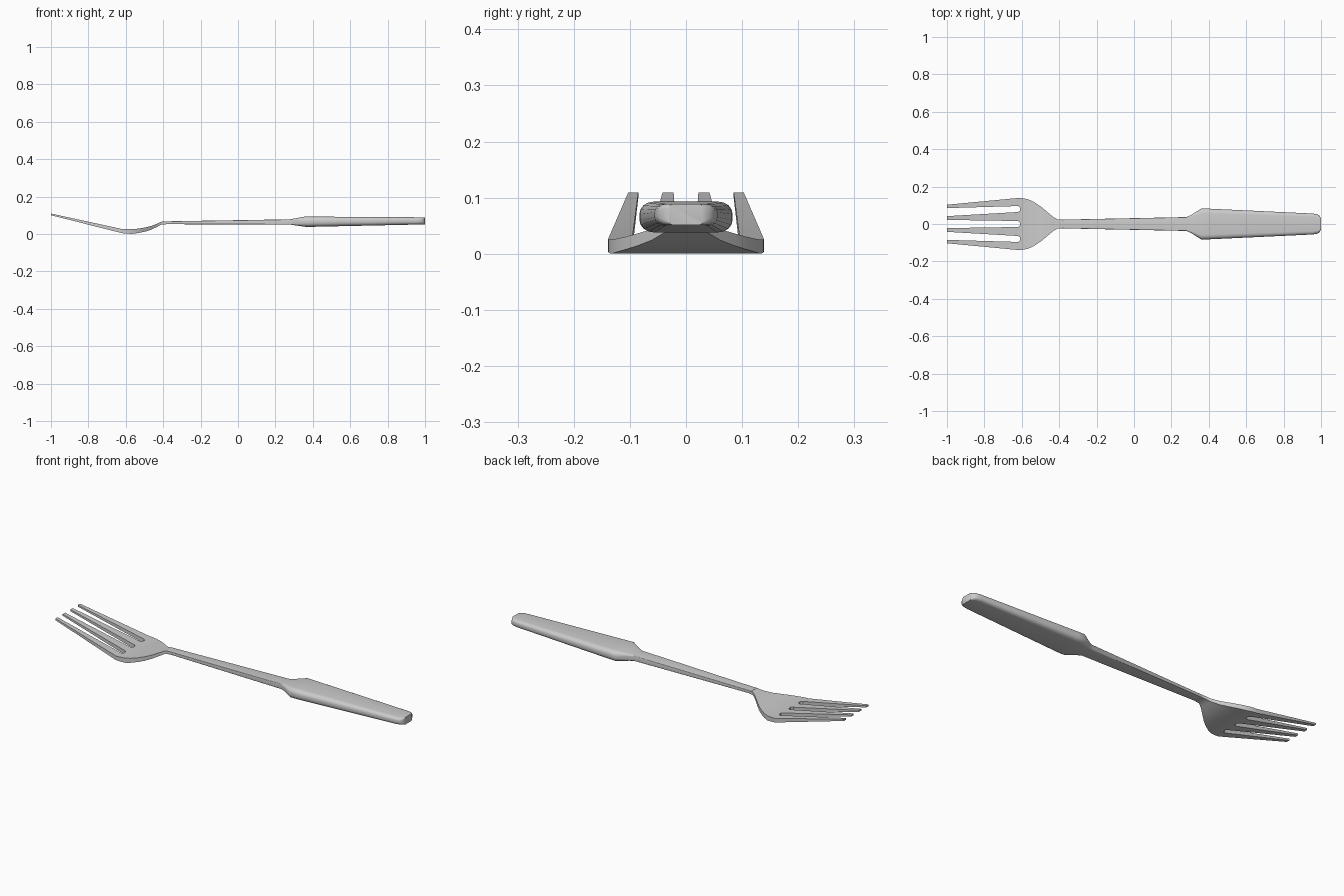
import bpy, bmesh, math

if "Cube" in bpy.data.objects:
    bpy.data.objects.remove(bpy.data.objects["Cube"])

def finish(bm, name, angle):
    bmesh.ops.recalc_face_normals(bm, faces=bm.faces)
    me = bpy.data.meshes.new(name)
    bm.to_mesh(me)
    bm.free()
    ob = bpy.data.objects.new(name, me)
    bpy.context.collection.objects.link(ob)
    bpy.ops.object.select_all(action='DESELECT')
    ob.select_set(True)
    bpy.context.view_layer.objects.active = ob
    bpy.ops.object.shade_smooth_by_angle(angle=math.radians(angle))
    return ob

# side profile of the head: x, bottom z, top z
PROFILE = [(-1.0, .100, .109), (-.62, .004, .026), (-.57, .0, .025), (-.53, .005, .028),
           (-.49, .014, .036), (-.455, .026, .045), (-.43, .039, .056),
           (-.41, .050, .065), (-.38, .052, .068)]

def height(x):
    for (x0, b0, t0), (x1, b1, t1) in zip(PROFILE, PROFILE[1:]):
        if x <= x1:
            f = (x - x0) / (x1 - x0)
            return b0 + f * (b1 - b0), t0 + f * (t1 - t0)
    return PROFILE[-1][1:]

# fork head: a plan grid of palm and tines, closed with a top and a bottom skin
def build_head():
    bm = bmesh.new()
    half = [.139, .096, .088, .072, .064, .016, .008]
    cols = half + [-y for y in reversed(half)]
    tip = [.103, .085, .042, .022]
    tips = tip + [-y for y in reversed(tip)]
    slot_inner = {2, 3, 6, 7, 10, 11}
    palm = [(-.62, .139), (-.595, .138), (-.57, .133), (-.545, .123), (-.515, .105),
            (-.49, .087), (-.46, .061), (-.43, .036), (-.41, .025), (-.385, .023)]
    plan_faces = []
    grid = []
    for i, (x, w) in enumerate(palm):
        grid.append([(x + (.011 if i == 0 and j in slot_inner else 0), y * w / .139)
                     for j, y in enumerate(cols)])
    for r0, r1 in zip(grid, grid[1:]):
        for j in range(len(cols) - 1):
            plan_faces.append((r0[j], r0[j + 1], r1[j + 1], r1[j]))
    edges = [0, 1, 4, 5, 8, 9, 12, 13]
    for k in range(0, 8, 2):
        a, b = grid[0][edges[k]], grid[0][edges[k + 1]]
        plan_faces.append(((-1.0, tips[k]), (-1.0, tips[k + 1]), b, a))
    cache = {}
    def vert(p, side):
        if (p, side) not in cache:
            cache[p, side] = bm.verts.new((p[0], p[1], height(p[0])[side]))
        return cache[p, side]
    used = {}
    for f in plan_faces:
        for side in (0, 1):
            bm.faces.new([vert(p, side) for p in f])
        for a, b in zip(f, f[1:] + f[:1]):
            used.setdefault(frozenset((a, b)), []).append((a, b))
    for pairs in used.values():
        if len(pairs) == 1:
            a, b = pairs[0]
            bm.faces.new([vert(a, 0), vert(b, 0), vert(b, 1), vert(a, 1)])
    return finish(bm, "fork_head", 30)

# neck and grip: one loft of rounded rectangles
def build_handle():
    bm = bmesh.new()
    # x, half width, bottom z, top z, corner radius across, corner radius up
    sections = [(-.40, .023, .052, .067, .002, .002),
                (.28, .037, .050, .078, .004, .004),
                (.305, .048, .046, .083, .012, .010),
                (.36, .083, .038, .093, .026, .022),
                (.40, .082, .038, .0925, .026, .022),
                (.955, .056, .050, .089, .018, .015),
                (.98, .052, .051, .089, .018, .014),
                (.993, .044, .051, .089, .015, .012),
                (1.0, .030, .051, .089, .008, .008)]
    rings = []
    for x, w, b, t, ry, rz in sections:
        ring = []
        for q, (sy, sz) in enumerate([(1, 1), (-1, 1), (-1, -1), (1, -1)]):
            cy = sy * (w - ry)
            cz = t - rz if sz > 0 else b + rz
            for s in range(5):
                a = (q + s / 4) * math.pi / 2
                ring.append(bm.verts.new((x, cy + ry * math.cos(a), cz + rz * math.sin(a))))
        rings.append(ring)
    n = len(rings[0])
    for r0, r1 in zip(rings, rings[1:]):
        for j in range(n):
            bm.faces.new([r0[j], r0[(j + 1) % n], r1[(j + 1) % n], r1[j]])
    bm.faces.new(rings[0])
    bm.faces.new(rings[-1])
    return finish(bm, "handle", 35)

build_head()
build_handle()
